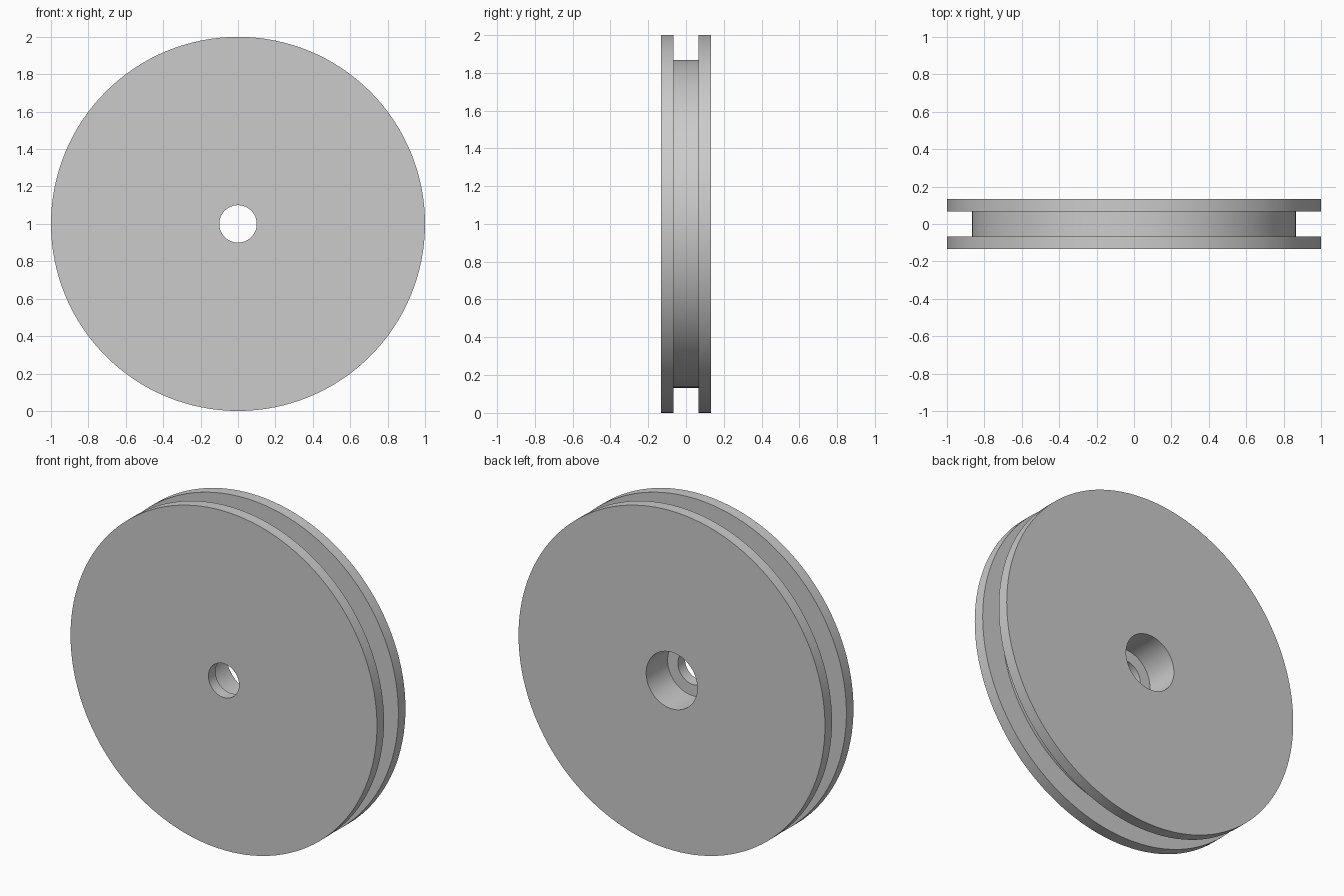
import bpy, bmesh, math
from mathutils import Matrix, Vector

cube = bpy.data.objects.get("Cube")
if cube:
    bpy.data.objects.remove(cube, do_unlink=True)

# Single grey material
grey = bpy.data.materials.new("plain_grey")
grey.use_nodes = True
colour = (0.6, 0.6, 0.6, 1)
grey.diffuse_color = colour
grey.node_tree.nodes["Principled BSDF"].inputs["Base Color"].default_value = colour

# Main dimensions
RIM, GROOVE = 1.0, 0.867
BORE, COUNTERBORE = 0.1, 0.167
HALF, SHELF = 0.133, 0.067
SEGMENTS = 128

# Closed (radius, y) section: front flange, groove, back flange, stepped bore
section = [
    (BORE, -HALF), (RIM, -HALF), (RIM, -SHELF), (GROOVE, -SHELF),
    (GROOVE, SHELF), (RIM, SHELF), (RIM, HALF), (COUNTERBORE, HALF),
    (COUNTERBORE, -SHELF), (BORE, -SHELF),
]

# Revolve the section about the y axis
bm = bmesh.new()
verts = [bm.verts.new((r, y, 0)) for r, y in section]
edges = [bm.edges.new((a, b)) for a, b in zip(verts, verts[1:] + verts[:1])]
bmesh.ops.spin(bm, geom=verts + edges, cent=(0, 0, 0), axis=(0, 1, 0),
               angle=math.tau, steps=SEGMENTS, use_merge=True)
bmesh.ops.remove_doubles(bm, verts=bm.verts, dist=0.0001)
bmesh.ops.recalc_face_normals(bm, faces=bm.faces)
bmesh.ops.transform(bm, matrix=Matrix.Translation(Vector((0, 0, RIM))), verts=bm.verts)

mesh = bpy.data.meshes.new("grooved_wheel")
bm.to_mesh(mesh)
bm.free()
mesh.materials.append(grey)
wheel = bpy.data.objects.new("grooved_wheel", mesh)
bpy.context.collection.objects.link(wheel)

# Smooth round walls, sharp rims
bpy.context.view_layer.objects.active = wheel
wheel.select_set(True)
bpy.ops.object.shade_smooth_by_angle(angle=math.radians(30))
